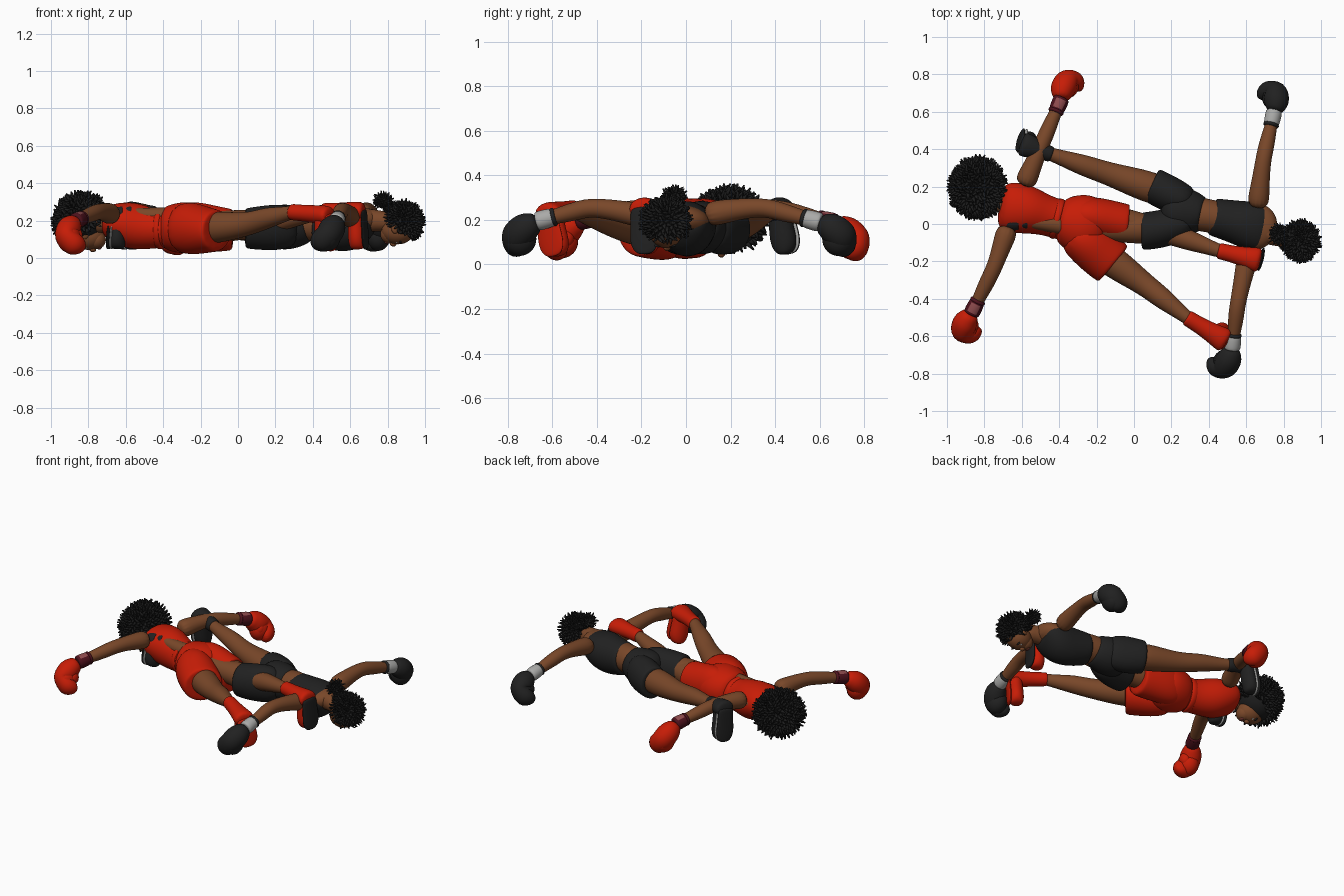
import bpy, bmesh, math, random
from mathutils import Vector, Matrix

random.seed(4)
if "Cube" in bpy.data.objects:
    bpy.data.objects.remove(bpy.data.objects["Cube"])


def material(name, *rgb):
    m = bpy.data.materials.new(name)
    m.use_nodes = True
    m.diffuse_color = (*rgb, 1)
    m.node_tree.nodes["Principled BSDF"].inputs["Base Color"].default_value = (*rgb, 1)
    return m


SKIN = material("brown_skin", .19, .063, .022)
RED = material("bright_red", .57, .012, .002)
BLACK = material("soft_black", .015, .015, .015)
HAIR = material("hair_black", .012, .012, .012)
WHITE = material("cuff_white", .4, .4, .39)
MAROON = material("maroon", .075, .006, .012)
PINK = material("dusty_pink", .27, .07, .075)
LIP = material("lip_brown", .15, .035, .025)
UP = Vector((0, 0, 1))


def finish(bm, name, mat, subdiv=0):
    bmesh.ops.recalc_face_normals(bm, faces=bm.faces)
    for f in bm.faces:
        f.smooth = True
    mesh = bpy.data.meshes.new(name)
    bm.to_mesh(mesh)
    bm.free()
    mesh.materials.append(mat)
    obj = bpy.data.objects.new(name, mesh)
    bpy.context.collection.objects.link(obj)
    if subdiv:
        mod = obj.modifiers.new("smooth", "SUBSURF")
        mod.levels = mod.render_levels = subdiv
    return obj


def loft(name, rows, mat, up=UP, sides=14):
    """Closed tube through rows of (x, y, z, half width, half height)."""
    bm = bmesh.new()
    pts = [Vector(r[:3]) for r in rows]
    rings = []
    for i, (p, row) in enumerate(zip(pts, rows)):
        along = pts[min(i + 1, len(pts) - 1)] - pts[max(i - 1, 0)]
        side = along.cross(up).normalized()
        top = side.cross(along).normalized()
        angles = [math.tau * k / sides for k in range(sides)]
        rings.append([bm.verts.new(p + side * row[3] * math.cos(a) + top * row[4] * math.sin(a))
                      for a in angles])
    for a, b in zip(rings, rings[1:]):
        for k in range(sides):
            n = (k + 1) % sides
            bm.faces.new((a[k], a[n], b[n], b[k]))
    bm.faces.new(rings[0])
    bm.faces.new(rings[-1])
    return finish(bm, name, mat, 2)


def tube(name, points, radii, mat):
    return loft(name, [(*p, r, r) for p, r in zip(points, radii)], mat)


def ball(name, centre, size, mat):
    bm = bmesh.new()
    place = Matrix.Translation(centre) @ Matrix.Diagonal((*size, 1))
    bmesh.ops.create_uvsphere(bm, u_segments=24, v_segments=16, radius=1, matrix=place)
    return finish(bm, name, mat)


def curls(name, centre, size, count, length, bald):
    """Ball of hair covered in short tufts, bare around the bald direction."""
    ball(name + "_core", centre, size, HAIR)
    bm = bmesh.new()
    for i in range(count):
        z = 1 - 2 * (i + .5) / count
        turn = i * math.pi * (3 - math.sqrt(5))
        d = Vector((math.cos(turn), math.sin(turn), 0)) * math.sqrt(1 - z * z) + UP * z
        if d.dot(bald) > .6:
            continue
        tall = length * random.uniform(.6, 1.1)
        root = Vector(centre) + Vector([a * b for a, b in zip(d, size)])
        lean = d + Vector([random.uniform(-.5, .5) for _ in range(3)])
        turn_to = lean.to_track_quat("Z", "Y").to_matrix().to_4x4()
        bmesh.ops.create_cone(bm, cap_ends=True, segments=6, radius1=length * .36, radius2=length * .1,
                              depth=tall * 1.4, matrix=Matrix.Translation(root + d * tall * .3) @ turn_to)
    finish(bm, name, HAIR)


def arm(name, shoulder, elbow, wrist, tip, curl, glove, cuff):
    """Bare arm with a cuff and a drooping glove whose fist hooks towards curl."""
    s, e, w, t, c = (Vector(v) for v in (shoulder, elbow, wrist, tip, curl))
    bulge = s.lerp(e, .45) + UP * .005
    run = (w - e).normalized()
    tube(name, [s, bulge, e, e.lerp(w, .35), w, w + run * .02], [.066, .052, .042, .045, .031, .028], SKIN)
    band = [w - run * .035, w - run * .03, w + run * .045, w + run * .05]
    wrap = tube(name + "_cuff", band, [.034, .043, .047, .036], cuff)
    tube(name + "_cuff_edge", [w - run * .045, w - run * .04, w - run * .025, w - run * .02],
         [.03, .043, .045, .03], MAROON if cuff == MAROON else BLACK)
    if cuff == MAROON:
        wrap.data.materials.append(PINK)
        for f in wrap.data.polygons:
            f.material_index = int(f.normal.z > .8)
    start = w + run * .04
    mid = start.lerp(t, .55) - c * .012 + UP * .012
    path = [start, start.lerp(mid, .5), mid, t, t + c * .04 - UP * .03,
            t + c * .065 - run * .035 - UP * .045, t + c * .065 - run * .06 - UP * .05]
    tube(name + "_glove", path, [.04, .058, .073, .078, .07, .05, .028], glove)
    ball(name + "_glove_fist", mid.lerp(t, .5) + c * .012 - UP * .028, (.064, .074, .076), glove)
    ball(name + "_glove_thumb", mid + c * .045 - UP * .04, (.036, .04, .045), glove)


def leg(name, hip, knee, ankle, heel, toe, shoe, sole, trim=None):
    """Bare leg, shoe shaft flaring to the heel, and a foot hanging with its toes down."""
    h, k, a, b, t = (Vector(v) for v in (hip, knee, ankle, heel, toe))
    out = (b - a).normalized()
    calf = k.lerp(a, .4) + UP * .008
    tube(name, [h, h.lerp(k, .5), k, calf, k.lerp(a, .8), a, a + out * .04],
         [.09, .084, .061, .06, .042, .037, .03], SKIN)
    flat = Vector((out.x, out.y, 0)).normalized()
    shaft = [(-.012, .036, .036), (-.006, .046, .046), (.05, .044, .044)]
    rows = [(*(a + out * s), w, d) for s, w, d in shaft]
    rows += [(*(b + out * s), w, d) for s, w, d in [(-.04, .055, .05), (.02, .068, .054), (.05, .064, .042)]]
    loft(name + "_shoe_shaft", rows, shoe)

    def slab(part, shift, wide, thick, mat):
        stations = [(-.05, .6), (.05, .92), (.35, .9), (.72, 1.05), (.97, .85), (1.08, .4)]
        rows = [(*(b.lerp(t, f) + flat * shift), wide * s, thick * (.5 + s / 2)) for f, s in stations]
        loft(name + part, rows, mat, flat)

    slab("_shoe", .0, .062, .05, shoe)
    slab("_sole", .044, .066, .013, sole)
    if trim:
        slab("_sole_trim", .028, .069, .011, trim)


def head(name, centre, chin, eye_side):
    """Face looking down, with chin giving the direction along the body."""
    c, chin = Vector(centre), Vector(chin).normalized()
    side = chin.cross(UP)
    ball(name + "_face", c, (.088, .073, .072), SKIN)
    ball(name + "_jaw", c + chin * .045 - UP * .018, (.05, .05, .05), SKIN)
    ball(name + "_nose", c + chin * .025 - UP * .07, (.018, .016, .014), SKIN)
    ball(name + "_lips", c + chin * .06 - UP * .058, (.014, .022, .012), LIP)
    for tag, sign in (("front", -1), ("back", 1)):
        s = side * sign * eye_side
        ball(f"{name}_{tag}_eye", c + s * .03 - UP * .058, (.008, .011, .008), WHITE)
        ball(f"{name}_{tag}_brow", c + s * .03 - chin * .02 - UP * .06, (.006, .02, .008), HAIR)
        ball(f"{name}_{tag}_ear", c + s * .072 + UP * .01, (.02, .012, .025), SKIN)


# Red fighter: head, neck and hair
head("red_head", (-.8, .165, .115), (.95, -.25, 0), 1)
curls("red_afro", (-.835, .193, .2), (.13, .142, .127), 560, .04, Vector((.5, -.1, -.86)))
tube("red_neck", [(-.78, .14, .17), (-.72, .115, .19), (-.64, .09, .2)], [.05, .05, .07], SKIN)

# Red fighter: vest and shorts
loft("red_shoulders", [(-.7, .105, .215, .06, .05), (-.67, .1, .21, .13, .07),
                       (-.62, .085, .19, .14, .09), (-.55, .07, .17, .1, .09)], SKIN)
loft("red_vest", [(-.72, .1, .2, .09, .06), (-.69, .095, .197, .14, .1), (-.58, .08, .175, .138, .132),
                  (-.5, .055, .16, .115, .12), (-.42, .03, .155, .105, .105), (-.34, .01, .155, .12, .1)], RED)
tube("red_waistband", [(-.44, .035, .157), (-.43, .033, .157), (-.4, .025, .156), (-.39, .022, .156)],
     [.095, .112, .116, .1], RED)
loft("red_shorts_seat", [(-.41, .025, .16, .1, .11), (-.36, .015, .16, .145, .13),
                         (-.27, -.005, .162, .175, .148), (-.19, -.025, .16, .15, .125),
                         (-.15, -.035, .155, .08, .08)], RED)
loft("red_shorts_front_leg", [(-.35, -.03, .16, .1, .12), (-.26, -.09, .16, .128, .148),
                              (-.19, -.15, .15, .132, .132), (-.115, -.21, .145, .13, .115),
                              (-.108, -.216, .145, .122, .107)], RED)
loft("red_shorts_back_leg", [(-.34, .05, .165, .08, .12), (-.24, .045, .165, .11, .145),
                             (-.13, .02, .155, .11, .128), (-.035, 0, .15, .108, .115),
                             (-.028, 0, .15, .1, .107)], RED)

# Red fighter: limbs
arm("red_front_arm", (-.67, -.01, .23), (-.745, -.23, .25), (-.85, -.44, .205),
    (-.92, -.58, .105), (.9, -.25, 0), RED, MAROON)
arm("red_back_arm", (-.59, .2, .23), (-.5, .41, .25), (-.405, .63, .195),
    (-.355, .77, .1), (.95, -.1, 0), RED, MAROON)
leg("red_front_leg", (-.2, -.14, .155), (.06, -.325, .18), (.29, -.505, .245),
    (.455, -.605, .23), (.465, -.575, .05), RED, RED)
leg("red_back_leg", (-.2, .03, .16), (.15, -.035, .18), (.46, -.145, .25),
    (.63, -.185, .25), (.64, -.175, .06), RED, BLACK)

# Black fighter: head, neck and hair
head("black_head", (.855, -.09, .145), (-.97, .2, 0), -1)
curls("black_hair", (.89, -.09, .195), (.083, .091, .09), 280, .034, Vector((-.5, .1, -.86)))
curls("black_hair_bun", (.775, -.055, .3), (.036, .04, .036), 70, .028, -UP)
curls("black_hair_nape", (.83, -.07, .26), (.045, .055, .03), 70, .02, -UP)
tube("black_neck", [(.83, -.08, .19), (.75, -.06, .2), (.66, -.03, .2)], [.055, .055, .075], SKIN)

# Black fighter: bare midriff, sports top and shorts
loft("black_body", [(.76, -.045, .21, .05, .045), (.71, -.03, .21, .12, .06), (.64, -.01, .18, .135, .09),
                    (.5, .02, .17, .095, .1), (.4, .045, .185, .088, .092), (.3, .06, .175, .1, .09)], SKIN)
loft("black_sports_top", [(.73, -.03, .2, .08, .045), (.7, -.025, .2, .125, .08), (.62, -.008, .165, .135, .13),
                          (.54, .012, .155, .118, .13), (.43, .037, .17, .104, .106),
                          (.41, .042, .172, .1, .1)], BLACK)
loft("black_shorts_seat", [(.375, .05, .18, .08, .085), (.365, .052, .178, .098, .102),
                           (.29, .065, .165, .132, .124), (.2, .075, .165, .135, .126),
                           (.14, .075, .165, .07, .08)], BLACK)
loft("black_shorts_back_leg", [(.32, .105, .17, .075, .1), (.23, .14, .165, .098, .125),
                               (.16, .175, .16, .1, .12), (.1, .207, .158, .098, .11),
                               (.093, .21, .158, .09, .102)], BLACK)
loft("black_shorts_front_leg", [(.32, .02, .17, .075, .1), (.23, -.005, .165, .1, .128),
                                (.13, -.03, .16, .104, .122), (.045, -.04, .158, .104, .112),
                                (.037, -.04, .158, .096, .104)], BLACK)

# Black fighter: limbs
arm("black_back_arm", (.66, .08, .22), (.69, .34, .26), (.74, .56, .2),
    (.757, .71, .12), (-.9, .1, 0), BLACK, WHITE)
arm("black_front_arm", (.62, -.12, .2), (.555, -.42, .26), (.53, -.625, .205),
    (.48, -.77, .12), (-.9, .05, 0), BLACK, WHITE)
leg("black_back_leg", (.18, .165, .165), (-.14, .27, .18), (-.45, .375, .235),
    (-.56, .415, .25), (-.57, .445, .06), BLACK, BLACK, WHITE)
leg("black_front_leg", (.18, -.02, .165), (-.16, -.03, .19), (-.57, .015, .235),
    (-.635, .025, .225), (-.65, .01, .06), BLACK, BLACK, WHITE)
